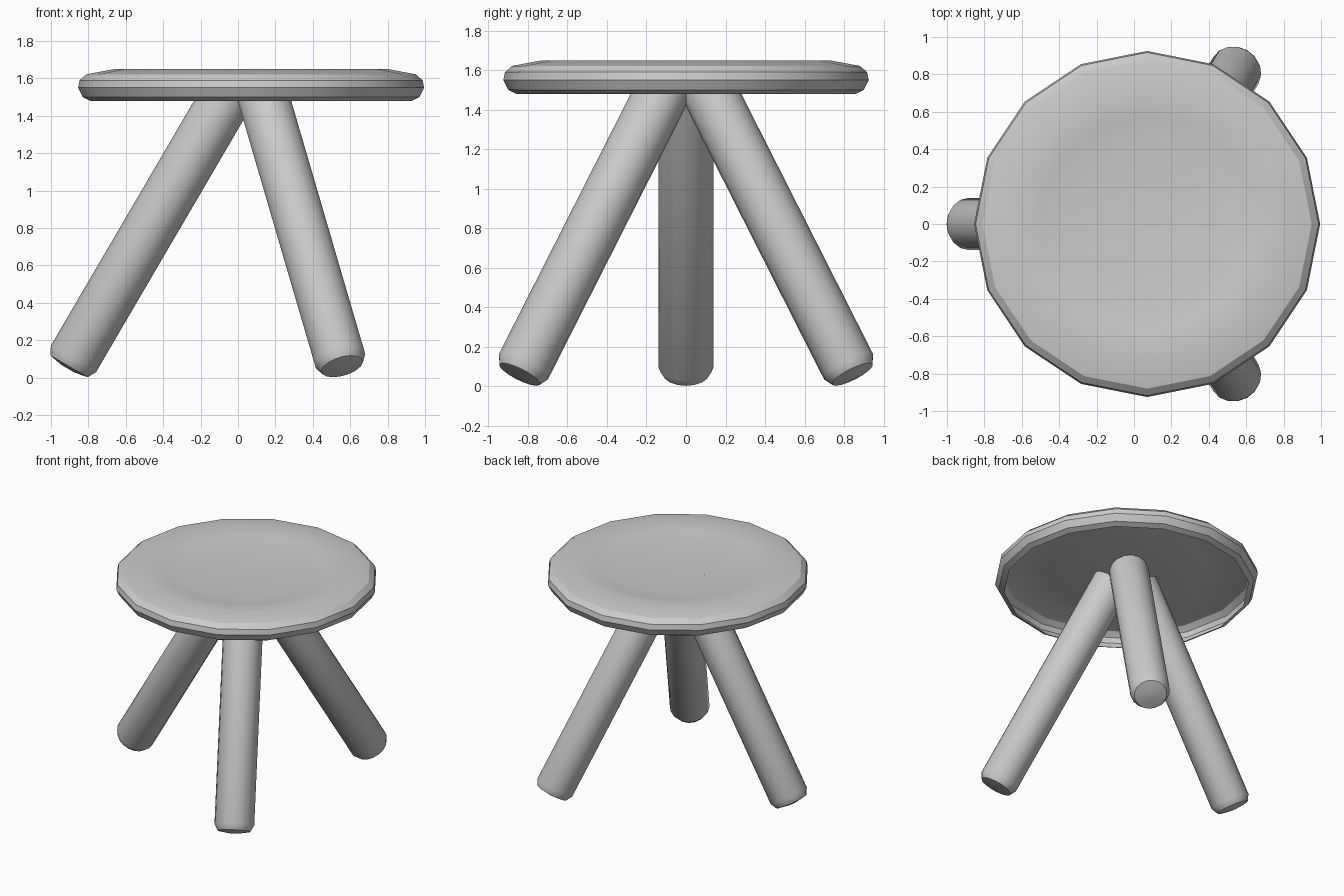
import bpy, bmesh, math
from mathutils import Vector, Matrix

if "Cube" in bpy.data.objects:
    bpy.data.objects.remove(bpy.data.objects["Cube"])

CX = 0.07  # seat and leg circle share this centre


def lathe(name, profile, sides, cap_start, cap_end, matrix):
    """Spin (radius, height) points around local z, then place with matrix."""
    bm = bmesh.new()
    rings = []
    for r, h in profile:
        rings.append([bm.verts.new((r * math.cos(2 * math.pi * i / sides),
                                    r * math.sin(2 * math.pi * i / sides), h))
                      for i in range(sides)])
    for a, b in zip(rings, rings[1:]):
        for i in range(sides):
            j = (i + 1) % sides
            bm.faces.new((a[i], a[j], b[j], b[i]))
    if cap_start:
        bm.faces.new(rings[0][::-1])
    if cap_end:
        bm.faces.new(rings[-1])
    me = bpy.data.meshes.new(name)
    bm.transform(matrix)
    bm.to_mesh(me)
    bm.free()
    ob = bpy.data.objects.new(name, me)
    bpy.context.collection.objects.link(ob)
    bpy.ops.object.select_all(action='DESELECT')
    ob.select_set(True)
    bpy.context.view_layer.objects.active = ob
    bpy.ops.object.shade_smooth_by_angle(angle=math.radians(30))
    return ob


# Seat: dished top with rolled rim, a thin shell open underneath
seat_profile = [(0.86, 1.48), (0.90, 1.50), (0.925, 1.55), (0.917, 1.59),
                (0.88, 1.622), (0.73, 1.65), (0.58, 1.63), (0.43, 1.615)]
lathe("seat", seat_profile, 16, False, True, Matrix.Translation((CX, 0, 0)))

# Legs: splayed round rods with domed feet
for name, deg in (("left_leg", 180), ("front_right_leg", -60), ("back_right_leg", 60)):
    out = Vector((math.cos(math.radians(deg)), math.sin(math.radians(deg)), 0))
    foot = Vector((CX, 0, 0.10)) + out * 0.95
    top = Vector((CX, 0, 1.545)) + out * 0.105
    axis = top - foot
    leg_profile = [(0.04, -0.06), (0.115, -0.046), (0.14, 0), (0.14, axis.length)]
    m = Matrix.Translation(foot) @ axis.to_track_quat('Z', 'Y').to_matrix().to_4x4()
    lathe(name, leg_profile, 16, True, True, m)
